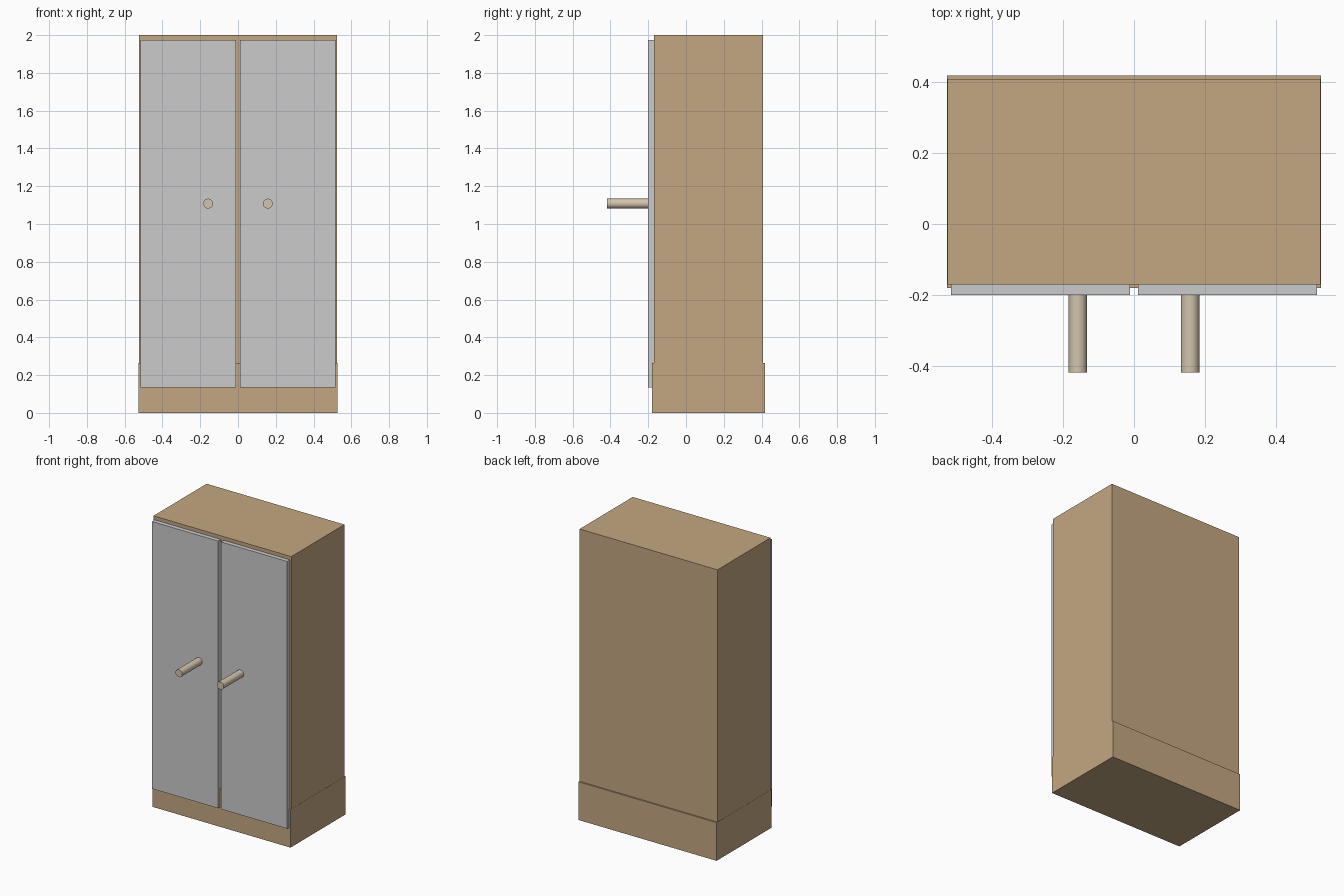
import bpy
import math

if "Cube" in bpy.data.objects:
    bpy.data.objects.remove(bpy.data.objects["Cube"])


def material(name, rgb):
    m = bpy.data.materials.new(name)
    m.diffuse_color = (*rgb, 1)
    m.use_nodes = True
    m.node_tree.nodes["Principled BSDF"].inputs["Base Color"].default_value = m.diffuse_color
    return m


def box(name, x, y, z, mat=None):
    """Box from (min, max) ranges on each axis."""
    bpy.ops.mesh.primitive_cube_add(size=1, location=[sum(r) / 2 for r in (x, y, z)])
    o = bpy.context.object
    o.name = name
    o.scale = [r[1] - r[0] for r in (x, y, z)]
    bpy.ops.object.transform_apply(location=False, rotation=False, scale=True)
    if mat:
        o.data.materials.append(mat)
    return o


wood = material("wood", (0.55, 0.39, 0.22))
handle_mat = material("handle_finish", (0.65, 0.56, 0.42))

# Cabinet body on a slightly deeper plinth
box("cabinet_body", (-0.525, 0.525), (-0.17, 0.408), (0.263, 2.0), wood)
box("plinth", (-0.526, 0.526), (-0.18, 0.418), (0, 0.263), wood)

# Pair of doors, each with a round peg handle
for side, s in (("left", -1), ("right", 1)):
    box(side + "_door", sorted((s * 0.011, s * 0.515)), (-0.2, -0.168), (0.135, 1.975))
    bpy.ops.mesh.primitive_cylinder_add(
        vertices=32, radius=0.026, depth=0.218,
        location=(s * 0.158, -0.309, 1.108), rotation=(math.pi / 2, 0, 0))
    peg = bpy.context.object
    peg.name = side + "_handle"
    peg.data.materials.append(handle_mat)
    bpy.ops.object.shade_smooth_by_angle()
